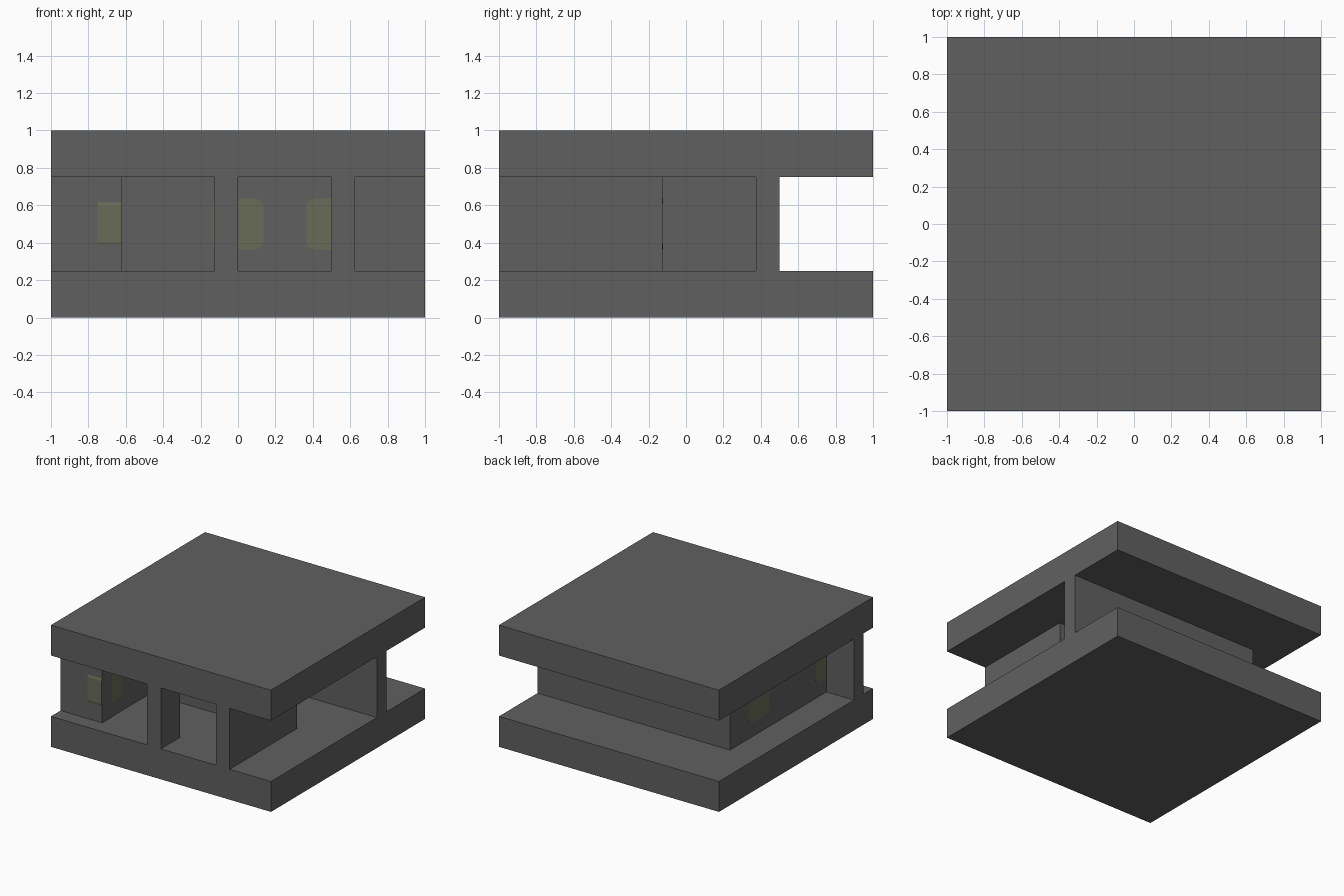
import bpy
import bmesh
from mathutils import Matrix, Vector

cube = bpy.data.objects.get("Cube")
if cube:
    bpy.data.objects.remove(cube, do_unlink=True)


def make_material(name, rgb):
    mat = bpy.data.materials.new(name)
    mat.use_nodes = True
    mat.diffuse_color = (*rgb, 1)
    bsdf = next(n for n in mat.node_tree.nodes if n.type == "BSDF_PRINCIPLED")
    bsdf.inputs["Base Color"].default_value = (*rgb, 1)
    bsdf.inputs["Roughness"].default_value = 0.8
    return mat


GREY = make_material("dark_grey", (0.118, 0.118, 0.118))
OLIVE = make_material("dull_olive", (0.14, 0.15, 0.095))

FLOOR, CEILING = 0.25, 0.75


def box(name, x, y, z, mat=GREY, round_axis=None):
    """Box from (min, max) ranges; edges along round_axis may be rounded."""
    bm = bmesh.new()
    size = Vector([r[1] - r[0] for r in (x, y, z)])
    centre = Vector([(r[0] + r[1]) / 2 for r in (x, y, z)])
    bmesh.ops.create_cube(bm, size=1, matrix=Matrix.Translation(centre) @ Matrix.Diagonal((*size, 1)))
    if round_axis is not None:
        edges = [e for e in bm.edges
                 if abs((e.verts[0].co - e.verts[1].co)[round_axis]) > size[round_axis] / 2]
        bmesh.ops.bevel(bm, geom=edges, offset=0.04, segments=3, profile=0.5, affect="EDGES")
    mesh = bpy.data.meshes.new(name)
    bm.to_mesh(mesh)
    bm.free()
    mesh.materials.append(mat)
    obj = bpy.data.objects.new(name, mesh)
    bpy.context.scene.collection.objects.link(obj)
    return obj


def wall(name, x, y):
    return box(name, x, y, (FLOOR, CEILING))


# Floor and ceiling slabs
box("floor_slab", (-1, 1), (-1, 1), (0, FLOOR))
box("ceiling_slab", (-1, 1), (-1, 1), (CEILING, 1))

# Walls between the slabs
wall("back_wall", (-0.75, 1), (0.375, 0.5))
wall("side_wall", (-0.75, -0.625), (-0.875, 0.5))
wall("front_corner_wall", (-1, -0.622), (-0.875, -0.75))
wall("middle_wall", (-0.75, 0.625), (-0.25, -0.125))
wall("entrance_post", (-0.125, 0), (-1, -0.75))
wall("entrance_wall", (0.5, 0.625), (-1, -0.125))
wall("inner_wall", (-0.125, 0), (-0.125, 0.375))

# Rounded window panes showing on both sides of their walls
HALF, LIP = 0.135, 0.002
PANE_Z = (0.5 - HALF, 0.5 + HALF)
for i, y in enumerate((-0.745, 0.125)):
    box(f"side_window_{i + 1}", (-0.75 - LIP, -0.625 + LIP), (y - HALF, y + HALF), PANE_Z, OLIVE, 0)
for i, x in enumerate((0, 0.485)):
    box(f"middle_window_{i + 1}", (x - HALF + 0.015 * i, x + HALF), (-0.25 - LIP, -0.125 + LIP),
        PANE_Z, OLIVE, 1)
